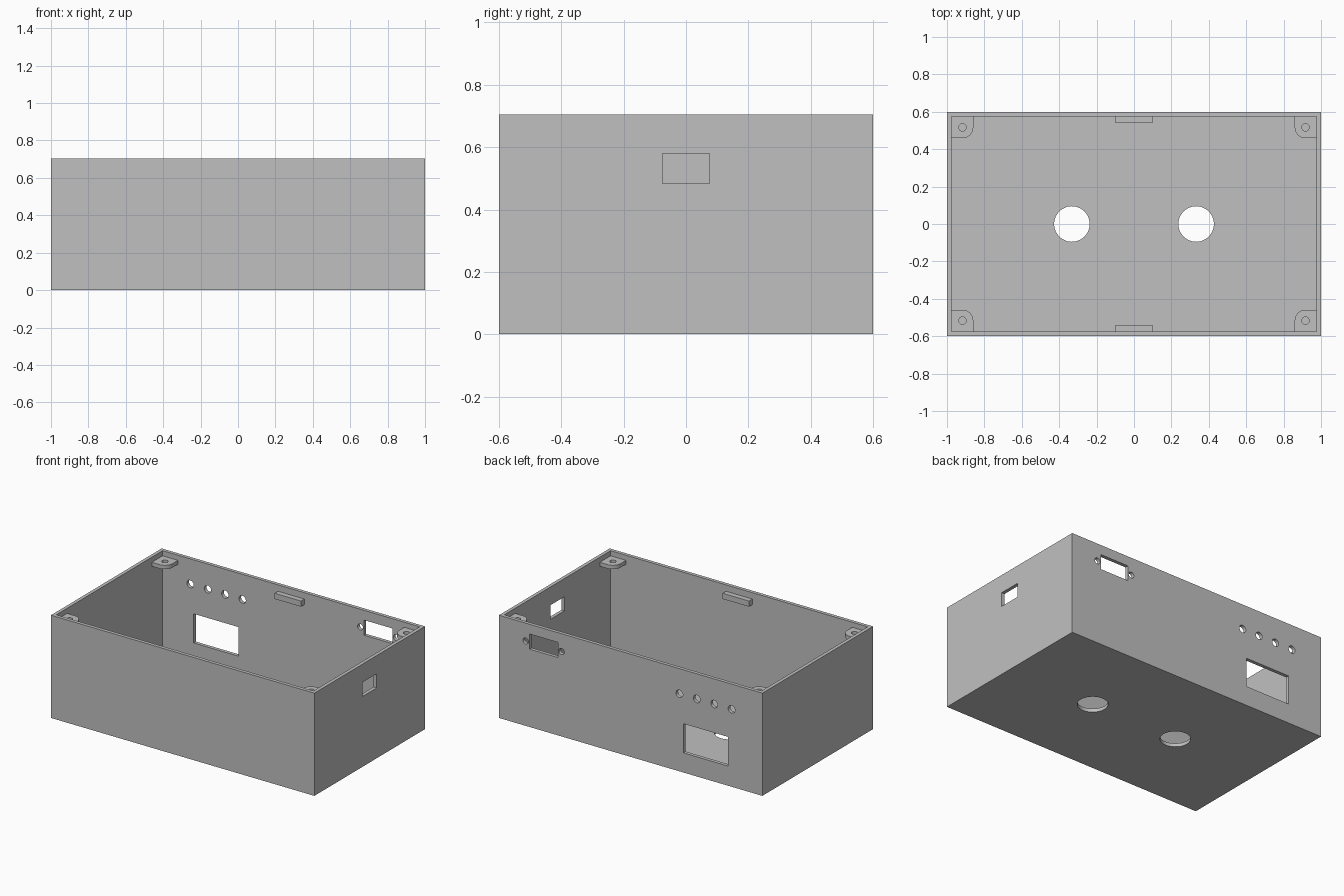
import bpy, bmesh, math
from mathutils import Vector

if "Cube" in bpy.data.objects:
    bpy.data.objects.remove(bpy.data.objects["Cube"])

W, D, H, T = 2.0, 1.2, 0.705, 0.024      # outer size and wall thickness
grey = bpy.data.materials.new("grey plastic")
grey.diffuse_color = (0.527, 0.527, 0.527, 1)
grey.use_nodes = True
grey.node_tree.nodes["Principled BSDF"].inputs["Base Color"].default_value = grey.diffuse_color


def new_object(name, bm):
    bmesh.ops.recalc_face_normals(bm, faces=bm.faces)
    mesh = bpy.data.meshes.new(name)
    bm.to_mesh(mesh)
    bm.free()
    mesh.materials.append(grey)
    ob = bpy.data.objects.new(name, mesh)
    bpy.context.collection.objects.link(ob)
    return ob


def box(name, lo, hi):
    bm = bmesh.new()
    bmesh.ops.create_cube(bm, size=1)
    for v in bm.verts:
        v.co = Vector([lo[i] + (v.co[i] + 0.5) * (hi[i] - lo[i]) for i in range(3)])
    return new_object(name, bm)


def cylinder(name, centre, radius, depth, axis="Z", sides=32):
    bm = bmesh.new()
    bmesh.ops.create_cone(bm, cap_ends=True, segments=sides,
                          radius1=radius, radius2=radius, depth=depth)
    for v in bm.verts:
        if axis == "Y":
            v.co = Vector((v.co.x, -v.co.z, v.co.y))
        v.co += Vector(centre)
    return new_object(name, bm)


def cut(target, cutter):
    mod = target.modifiers.new("cut", "BOOLEAN")
    mod.operation = "DIFFERENCE"
    mod.solver = "EXACT"
    mod.object = cutter
    bpy.context.view_layer.objects.active = target
    bpy.ops.object.modifier_apply(modifier=mod.name)
    bpy.data.objects.remove(cutter, do_unlink=True)


def smooth(ob):
    bpy.ops.object.select_all(action="DESELECT")
    ob.select_set(True)
    bpy.context.view_layer.objects.active = ob
    bpy.ops.object.shade_smooth_by_angle(angle=math.radians(30))


# Open-topped case
case = box("case", (-W / 2, -D / 2, 0), (W / 2, D / 2, H))
cut(case, box("cavity", (-W / 2 + T, -D / 2 + T, T), (W / 2 - T, D / 2 - T, H + 0.2)))

# Floor holes
for x in (-0.332, 0.332):
    cut(case, cylinder("floor_hole", (x, 0, 0), 0.095, 0.2, sides=48))

# Back wall: display window, connector slot, and round holes
y0, y1 = D / 2 - 0.06, D / 2 + 0.06
cut(case, box("display_window", (-0.74, y0, 0.135), (-0.40, y1, 0.335)))
cut(case, box("connector_slot", (0.552, y0, 0.534), (0.768, y1, 0.638)))
for x in (-0.37, -0.502, -0.634, -0.766):
    cut(case, cylinder("button_hole", (x, D / 2, 0.532), 0.026, 0.12, "Y", 24))
for x in (0.525, 0.797):
    cut(case, cylinder("screw_hole", (x, D / 2, 0.583), 0.021, 0.12, "Y", 24))

# Right wall socket opening
cut(case, box("socket_opening", (W / 2 - 0.06, -0.076, 0.483), (W / 2 + 0.06, 0.076, 0.58)))
smooth(case)

# Corner tabs with a rounded inner corner and a screw hole
TOP, THICK, R = 0.67, 0.027, 0.058
HX, HY = 0.917, 0.517
for sx, nx in ((-1, "left"), (1, "right")):
    for sy, ny in ((-1, "front"), (1, "back")):
        ex, ey = W / 2 - T + 0.004, D / 2 - T + 0.004
        outline = [(ex, HY - R), (ex, ey), (HX - R, ey)]
        for i in range(9):
            a = math.pi + i * math.pi / 16
            outline.append((HX + R * math.cos(a), HY + R * math.sin(a)))
        bm = bmesh.new()
        face = bm.faces.new([bm.verts.new((sx * x, sy * y, TOP - THICK)) for x, y in outline])
        ext = bmesh.ops.extrude_face_region(bm, geom=[face])
        bmesh.ops.translate(bm, vec=(0, 0, THICK),
                            verts=[g for g in ext["geom"] if isinstance(g, bmesh.types.BMVert)])
        tab = new_object(f"{ny}_{nx}_corner_tab", bm)
        cut(tab, cylinder("tab_hole", (sx * HX, sy * HY, TOP), 0.02, 0.2, sides=24))
        smooth(tab)

# Lid catches on the long walls
for s, name in ((-1, "front"), (1, "back")):
    ya, yb = sorted((s * 0.54, s * (D / 2 - T + 0.004)))
    box(f"{name}_lid_catch", (-0.1, ya, 0.622), (0.1, yb, 0.661))
